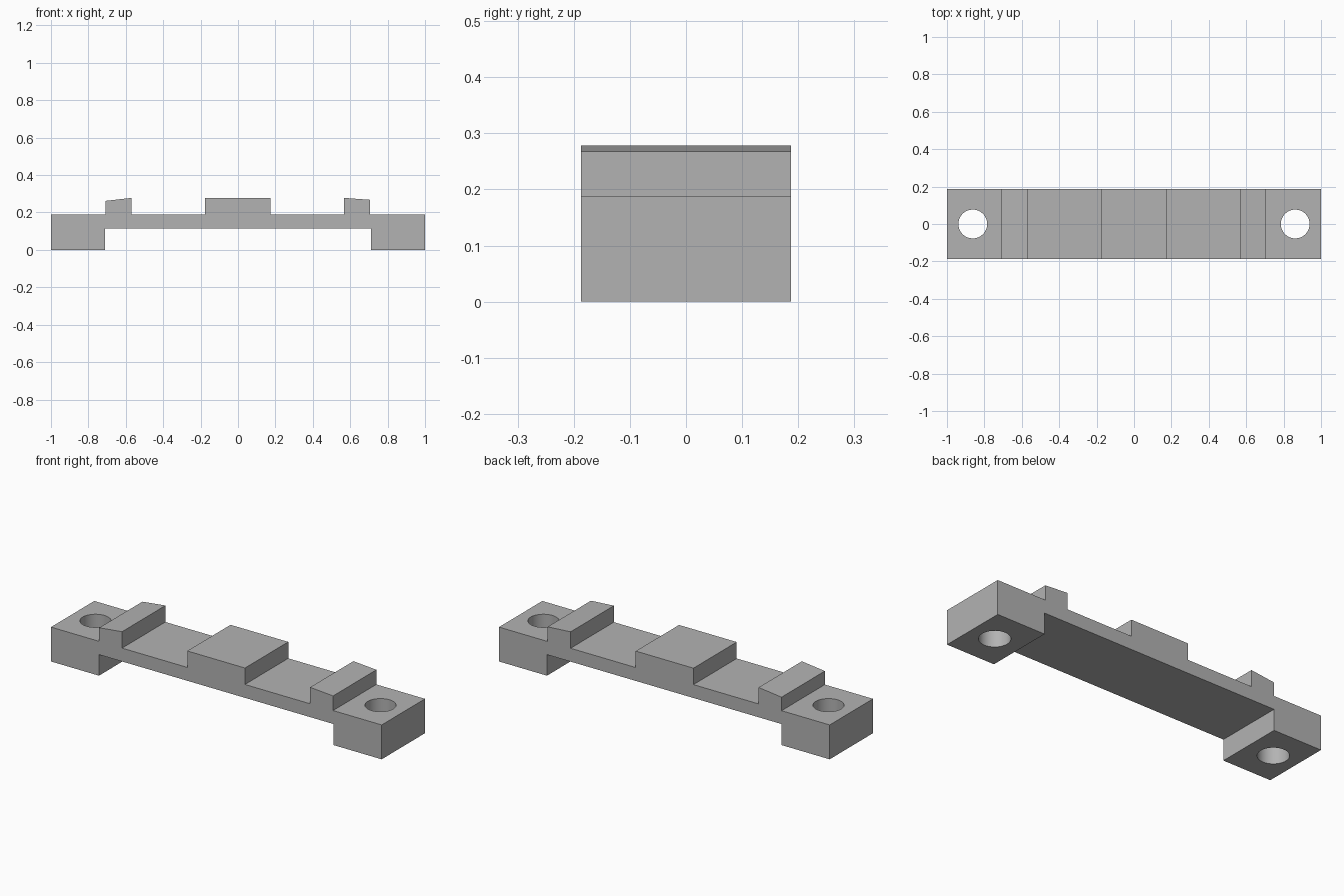
import bpy
import bmesh
from mathutils import Matrix

default_cube = bpy.data.objects.get("Cube")
if default_cube:
    bpy.data.objects.remove(default_cube, do_unlink=True)

HALF_DEPTH = 0.187
FOOT_X = 0.71
DECK_Z, UNDER_Z, TOP_Z = 0.188, 0.115, 0.278
HOLE_X, HOLE_R = 0.862, 0.077

grey = bpy.data.materials.new("plain grey")
grey.use_nodes = True
grey.diffuse_color = (0.45, 0.45, 0.45, 1)
grey.node_tree.nodes["Principled BSDF"].inputs["Base Color"].default_value = grey.diffuse_color


def new_object(name, bm):
    bmesh.ops.recalc_face_normals(bm, faces=bm.faces)
    mesh = bpy.data.meshes.new(name)
    bm.to_mesh(mesh)
    bm.free()
    obj = bpy.data.objects.new(name, mesh)
    bpy.context.collection.objects.link(obj)
    mesh.materials.append(grey)
    return obj


# Side outline of the bracket: feet, bridge, end ridges and middle pad
outline = [
    (-1, 0), (-FOOT_X, 0), (-FOOT_X, UNDER_Z), (FOOT_X, UNDER_Z), (FOOT_X, 0), (1, 0),
    (1, DECK_Z), (0.706, DECK_Z), (0.706, 0.268), (0.567, TOP_Z), (0.567, DECK_Z),
    (0.173, DECK_Z), (0.173, TOP_Z), (-0.176, TOP_Z), (-0.176, DECK_Z),
    (-0.57, DECK_Z), (-0.57, TOP_Z), (-0.709, 0.262), (-0.709, DECK_Z), (-1, DECK_Z),
]
bm = bmesh.new()
face = bm.faces.new([bm.verts.new((x, -HALF_DEPTH, z)) for x, z in outline])
swept = bmesh.ops.extrude_face_region(bm, geom=[face])["geom"]
bmesh.ops.translate(bm, vec=(0, 2 * HALF_DEPTH, 0),
                    verts=[v for v in swept if isinstance(v, bmesh.types.BMVert)])
bracket = new_object("bracket", bm)

# Screw holes through both feet
bm = bmesh.new()
for side in (-1, 1):
    bmesh.ops.create_cone(bm, cap_ends=True, segments=48, radius1=HOLE_R, radius2=HOLE_R,
                          depth=1, matrix=Matrix.Translation((side * HOLE_X, 0, 0.1)))
cutter = new_object("screw_hole_cutter", bm)
cutter.hide_render = True

holes = bracket.modifiers.new("screw holes", "BOOLEAN")
holes.operation = "DIFFERENCE"
holes.solver = "EXACT"
holes.object = cutter
bpy.ops.object.select_all(action="DESELECT")
bracket.select_set(True)
bpy.context.view_layer.objects.active = bracket
bpy.ops.object.modifier_apply(modifier=holes.name)
bpy.data.objects.remove(cutter, do_unlink=True)

# Round hole walls, crisp edges
bpy.ops.object.shade_smooth_by_angle()
